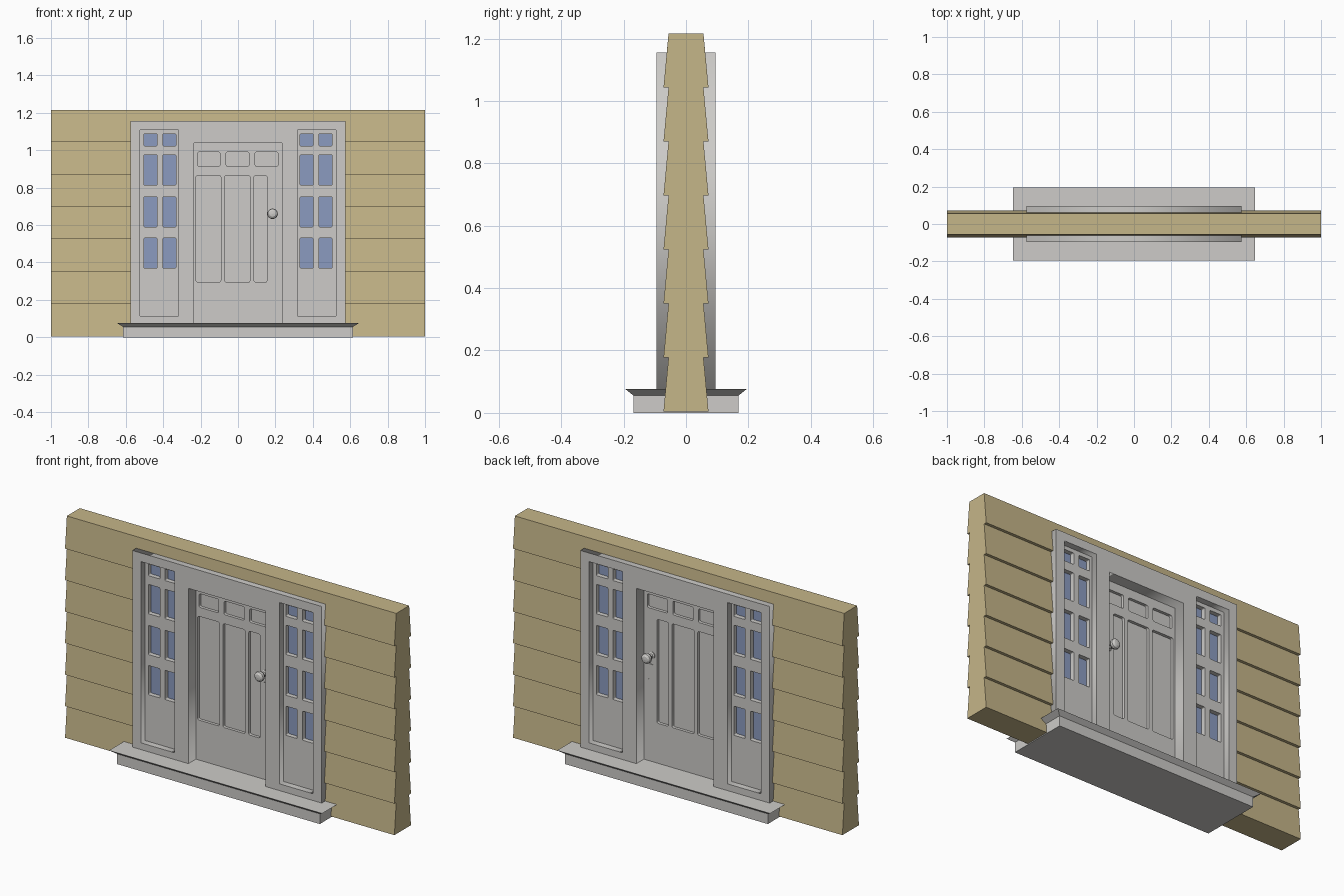
import bpy, bmesh, math
from mathutils import Matrix

if "Cube" in bpy.data.objects:
    bpy.data.objects.remove(bpy.data.objects["Cube"])


def material(name, rgb):
    m = bpy.data.materials.new(name)
    m.diffuse_color = (*rgb, 1)
    m.use_nodes = True
    m.node_tree.nodes["Principled BSDF"].inputs["Base Color"].default_value = m.diffuse_color
    return m


TAN = material("tan_siding", (0.56, 0.465, 0.25))
GREY = material("light_grey_paint", (0.61, 0.60, 0.58))
BLUE = material("blue_glass", (0.26, 0.33, 0.53))


def add(name, bm, mat):
    bmesh.ops.remove_doubles(bm, verts=bm.verts, dist=1e-5)
    bmesh.ops.recalc_face_normals(bm, faces=bm.faces)
    me = bpy.data.meshes.new(name)
    bm.to_mesh(me)
    bm.free()
    me.materials.append(mat)
    ob = bpy.data.objects.new(name, me)
    bpy.context.collection.objects.link(ob)
    return ob


def rect(x0, x1, z0, z1, r=0.0):
    """Rectangle outline, corners rounded by r."""
    if not r:
        return [(x0, z0), (x1, z0), (x1, z1), (x0, z1)]
    pts = []
    corners = [(x1 - r, z1 - r), (x0 + r, z1 - r), (x0 + r, z0 + r), (x1 - r, z0 + r)]
    for i, (cx, cz) in enumerate(corners):
        for k in range(3):
            a = math.radians(90 * i + 45 * k)
            pts.append((cx + r * math.cos(a), cz + r * math.sin(a)))
    return pts


def slab(name, outlines, half, mat):
    """Outlines (inner ones become holes) filled and extruded to y = +-half."""
    cu = bpy.data.curves.new(name, 'CURVE')
    cu.dimensions = '2D'
    cu.fill_mode = 'BOTH'
    cu.extrude = half
    for pts in outlines:
        sp = cu.splines.new('POLY')
        sp.points.add(len(pts) - 1)
        for p, (x, z) in zip(sp.points, pts):
            p.co = (x, z, 0, 1)
        sp.use_cyclic_u = True
    tmp = bpy.data.objects.new(name + "_curve", cu)
    bpy.context.collection.objects.link(tmp)
    dg = bpy.context.evaluated_depsgraph_get()
    me = bpy.data.meshes.new_from_object(tmp.evaluated_get(dg))
    bpy.data.objects.remove(tmp)
    bm = bmesh.new()
    bm.from_mesh(me)
    bpy.data.meshes.remove(me)
    bm.transform(Matrix.Rotation(math.pi / 2, 4, 'X'))
    return add(name, bm, mat)


# Clapboard wall: sawtooth section extruded along x, leaving room for the doorway
def siding(name, x0, x1, half_profile):
    bm = bmesh.new()
    prof = half_profile + [(-y, z) for y, z in reversed(half_profile)]
    f = bm.faces.new([bm.verts.new((x0, y, z)) for y, z in prof])
    new = bmesh.ops.extrude_face_region(bm, geom=[f])['geom']
    bmesh.ops.translate(bm, vec=(x1 - x0, 0, 0),
                        verts=[v for v in new if isinstance(v, bmesh.types.BMVert)])
    add(name, bm, TAN)


BOARD = 0.173
boards = []
for i in range(7):
    z = 0.005 + i * BOARD
    boards += [(0.072, z), (0.056, z + BOARD)]
siding("wall_left", -1, -0.57, boards)
siding("wall_right", 0.57, 1, boards)
siding("wall_header", -0.57, 0.57, [(0.0622, 1.15), (0.056, 0.005 + 7 * BOARD)])

# Door surround with openings for the door and the two sidelights
door_opening = rect(-0.235, 0.235, 0.055, 1.038)
light_openings = [rect(-0.523, -0.318, 0.113, 1.108), rect(0.318, 0.523, 0.113, 1.108)]
slab("door_surround", [rect(-0.575, 0.575, 0.05, 1.155), door_opening] + light_openings, 0.095, GREY)

# Sidelights: panel with eight panes each
rows = [(0.37, 0.53), (0.59, 0.75), (0.814, 0.975), (1.023, 1.087)]
for side, s, opening in (("left", -1, light_openings[0]), ("right", 1, light_openings[1])):
    panes = []
    for a, b in ((0.332, 0.401), (0.433, 0.503)):
        xa, xb = sorted((s * a, s * b))
        panes += [rect(xa, xb, z0, z1, 0.004) for z0, z1 in rows]
    slab("sidelight_" + side, [opening] + panes, 0.060, GREY)
    slab("glass_" + side, panes, 0.035, BLUE)

# Door with sunken panels
panels = [rect(a, b, 0.915, 0.99, 0.008) for a, b in ((-0.216, -0.096), (-0.064, 0.059), (0.091, 0.214))]
panels += [rect(a, b, 0.295, 0.865, 0.008) for a, b in ((-0.224, -0.092), (-0.07, 0.064), (0.086, 0.155))]
slab("door", [door_opening] + panels, 0.030, GREY)
slab("door_panels", panels, 0.014, GREY)

# Lock plate: thin shield shape showing on both faces of the door
slab("lock_plate", [[(0.178, 0.61), (0.232, 0.61), (0.232, 0.55), (0.205, 0.525), (0.178, 0.55)]],
     0.033, GREY)

# Knobs: turned profile, (radius, distance from the door centre)
KNOB = [(0.018, 0.028), (0.018, 0.034), (0.010, 0.038), (0.010, 0.056), (0.022, 0.063),
        (0.028, 0.074), (0.026, 0.085), (0.016, 0.093), (0.0, 0.095)]
for side, s in (("front", -1), ("back", 1)):
    bm = bmesh.new()
    vs = [bm.verts.new((0.185 + r, s * y, 0.66)) for r, y in KNOB]
    es = [bm.edges.new(p) for p in zip(vs, vs[1:])]
    bmesh.ops.spin(bm, geom=vs + es, cent=(0.185, 0, 0.66), axis=(0, 1, 0),
                   angle=2 * math.pi, steps=16)
    add("knob_" + side, bm, GREY)

# Doorstep: plinth with a flared top edge
bm = bmesh.new()
rings = []
for hx, hy, z in ((0.615, 0.169, 0), (0.615, 0.169, 0.056), (0.647, 0.194, 0.076)):
    rings.append([bm.verts.new((a * hx, b * hy, z)) for a, b in ((-1, -1), (1, -1), (1, 1), (-1, 1))])
for lo, hi in zip(rings, rings[1:]):
    for i in range(4):
        j = (i + 1) % 4
        bm.faces.new((lo[i], lo[j], hi[j], hi[i]))
bm.faces.new(rings[0])
bm.faces.new(rings[-1])
add("doorstep", bm, GREY)
